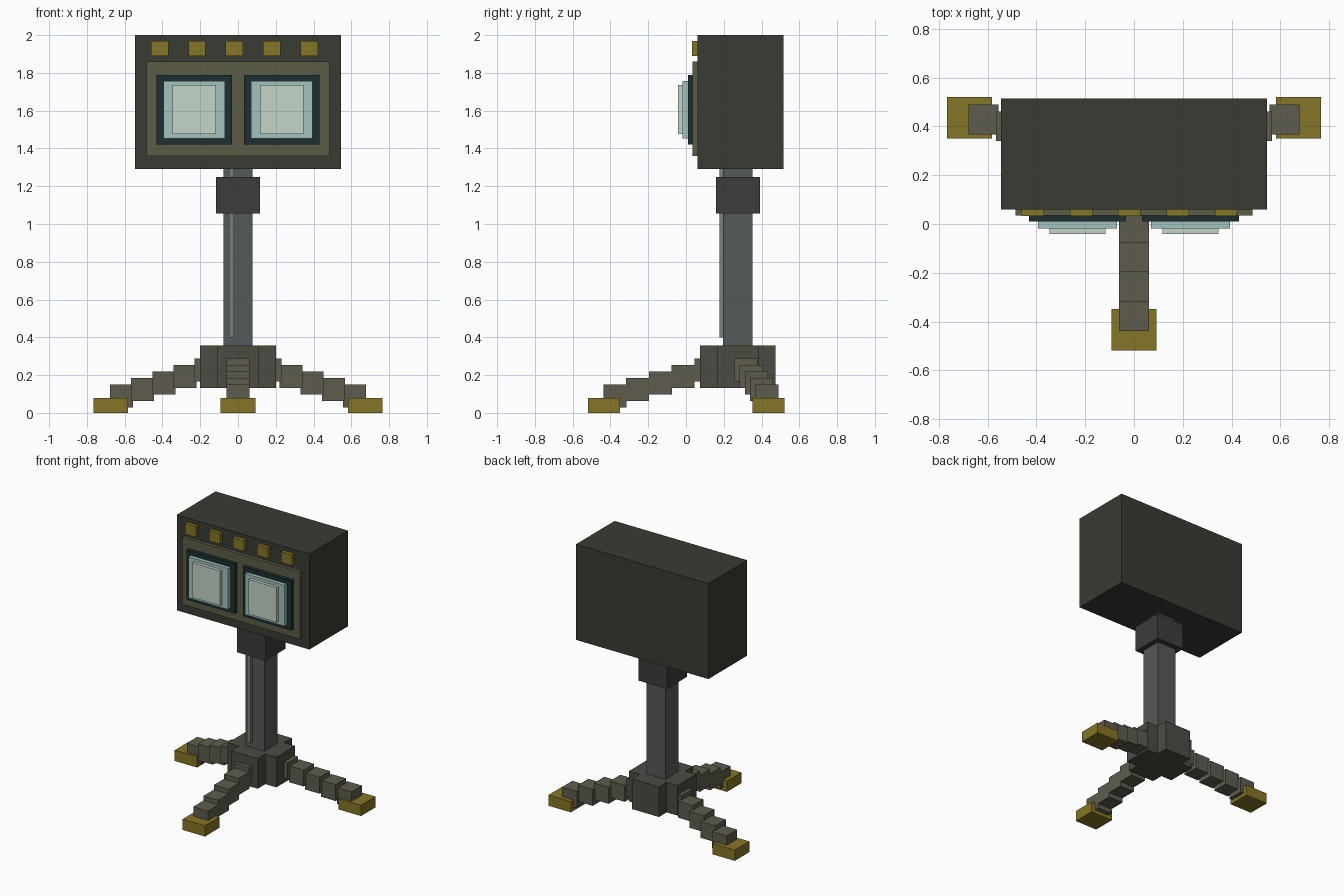
import bpy, bmesh

if "Cube" in bpy.data.objects:
    bpy.data.objects.remove(bpy.data.objects["Cube"])


def material(name, rgb):
    m = bpy.data.materials.new(name)
    m.diffuse_color = (*rgb, 1)
    m.use_nodes = True
    m.node_tree.nodes["Principled BSDF"].inputs["Base Color"].default_value = m.diffuse_color
    return m


HEAD = material("dark_green", (0.040, 0.045, 0.033))
BEZEL = material("olive", (0.105, 0.108, 0.060))
YELLOW = material("mustard", (0.235, 0.180, 0.020))
FRAME = material("dark_teal", (0.013, 0.028, 0.030))
GLASS = material("pale_blue", (0.36, 0.55, 0.52))
GLOW = material("pale_glow", (0.55, 0.66, 0.58))
POST = material("steel", (0.090, 0.102, 0.095))
SHINE = material("light_steel", (0.20, 0.215, 0.19))
COLLAR = material("dark_steel", (0.042, 0.047, 0.042))
HUB = material("brown_grey", (0.073, 0.069, 0.055))
LEG = material("khaki_grey", (0.112, 0.108, 0.076))


def finish(name, bm, mat):
    bmesh.ops.recalc_face_normals(bm, faces=bm.faces)
    me = bpy.data.meshes.new(name)
    bm.to_mesh(me)
    bm.free()
    me.materials.append(mat)
    ob = bpy.data.objects.new(name, me)
    bpy.context.collection.objects.link(ob)
    return ob


def add_box(bm, xs, ys, zs):
    verts = bmesh.ops.create_cube(bm, size=1)["verts"]
    for v in verts:
        v.co = [(r[0] + r[1]) / 2 + c * (r[1] - r[0])
                for c, r in zip(v.co, (xs, ys, zs))]


def box(name, xs, ys, zs, mat):
    bm = bmesh.new()
    add_box(bm, xs, ys, zs)
    return finish(name, bm, mat)


# Lamp housing and front panel
box("lamp_housing", (-0.545, 0.545), (0.06, 0.515), (1.29, 2.0), HEAD)
box("front_panel", (-0.485, 0.485), (0.035, 0.06), (1.36, 1.86), BEZEL)

# Row of buttons above the panel
for i in range(5):
    x = -0.415 + i * 0.198
    box(f"button_{i + 1}", (x - 0.046, x + 0.046), (0.033, 0.06), (1.89, 1.97), YELLOW)

# Two lamps, each stepped: frame, glass, bright centre
for side, s in (("left", -1), ("right", 1)):
    x = s * 0.232
    for part, w, ys, zs, mat in (
            ("frame", 0.199, (0.01, 0.035), (1.42, 1.79), FRAME),
            ("glass", 0.162, (-0.018, 0.01), (1.452, 1.757), GLASS),
            ("glow", 0.115, (-0.042, -0.018), (1.477, 1.735), GLOW)):
        box(f"{side}_lamp_{part}", (x - w, x + w), ys, zs, mat)

# Post with highlight strip and collar
box("post", (-0.078, 0.078), (0.197, 0.353), (0.355, 1.29), POST)
box("post_highlight", (-0.048, -0.02), (0.177, 0.197), (0.40, 1.29), SHINE)
box("collar", (-0.117, 0.117), (0.158, 0.392), (1.055, 1.25), COLLAR)

# Plus-shaped hub, extruded from its outline
a, b, cy = 0.11, 0.2, 0.275
outline = [(a, -b), (a, -a), (b, -a), (b, a), (a, a), (a, b),
           (-a, b), (-a, a), (-b, a), (-b, -a), (-a, -a), (-a, -b)]
bm = bmesh.new()
base = bm.faces.new([bm.verts.new((x, cy + y, 0.133)) for x, y in outline])
top = bmesh.ops.extrude_face_region(bm, geom=[base], use_keep_orig=True)["geom"]
for g in top:
    if isinstance(g, bmesh.types.BMVert):
        g.co.z = 0.357
finish("hub", bm, HUB)

# Stepped legs: overlapping blocks from hub to foot, then a foot pad
legs = (("front", (0, 0.105), (0, -0.377), (0, -0.434)),
        ("left", (-0.168, 0.318), (-0.617, 0.428), (-0.674, 0.436)),
        ("right", (0.168, 0.318), (0.617, 0.428), (0.674, 0.436)))
h = 0.061
for name, start, end, foot in legs:
    bm = bmesh.new()
    for i in range(5):
        t = i / 4
        x = start[0] + (end[0] - start[0]) * t
        y = start[1] + (end[1] - start[1]) * t
        z = 0.227 - 0.138 * t
        add_box(bm, (x - h, x + h), (y - h, y + h), (z - h, z + h))
    finish(f"{name}_leg", bm, LEG)
    x, y = foot
    box(f"{name}_foot", (x - 0.092, x + 0.092), (y - 0.085, y + 0.085), (0, 0.08), YELLOW)
